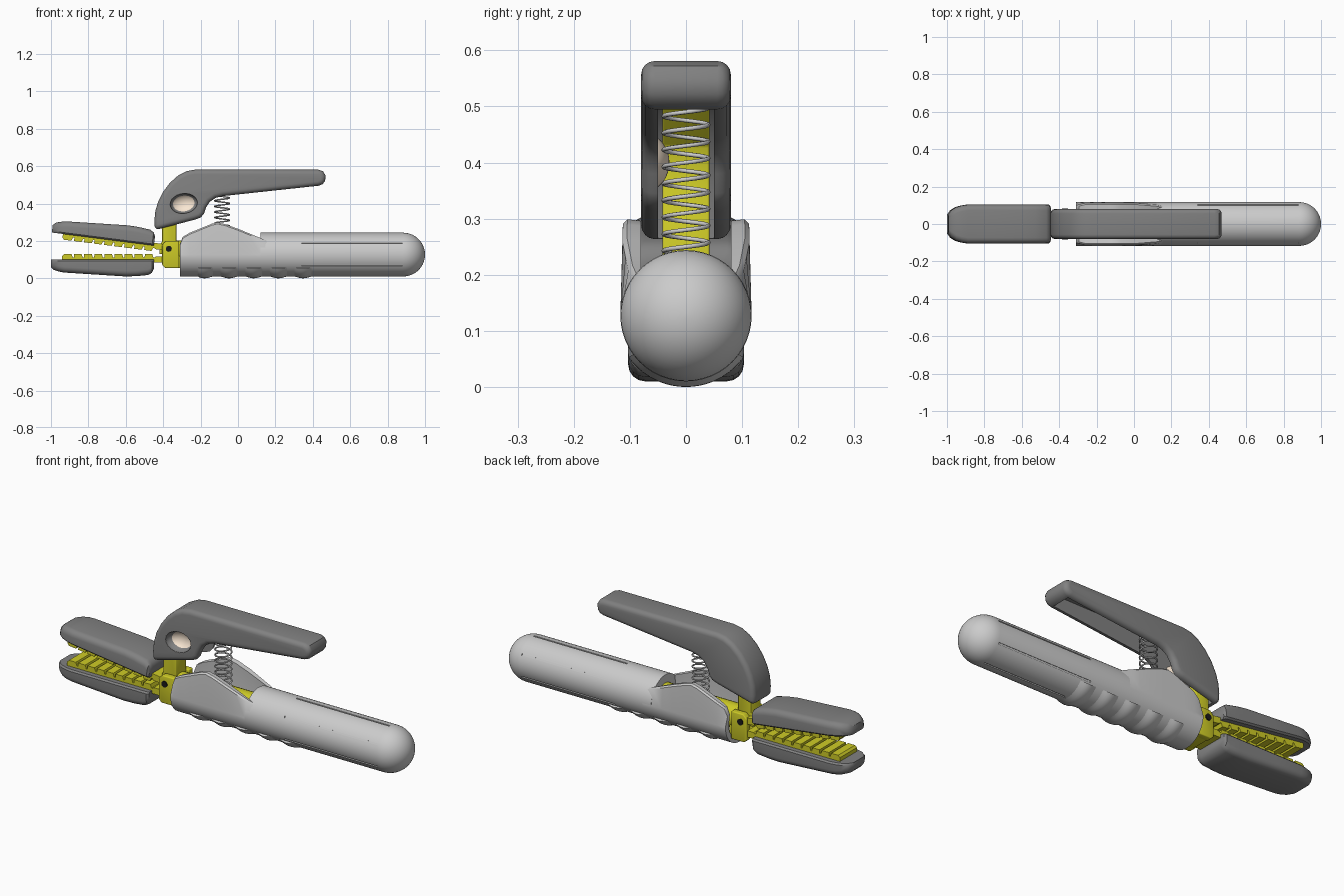
import bpy, bmesh
from math import sin, cos, pi, radians, sqrt
from mathutils import Matrix, Vector

if "Cube" in bpy.data.objects:
    bpy.data.objects.remove(bpy.data.objects["Cube"])

def material(name, rgb):
    m = bpy.data.materials.new(name)
    m.diffuse_color = (*rgb, 1)
    m.use_nodes = True
    m.node_tree.nodes["Principled BSDF"].inputs["Base Color"].default_value = m.diffuse_color
    return m

BRASS = material("yellow_metal", (0.62, 0.60, 0.02))
PEACH = material("peach", (0.95, 0.80, 0.65))
BLACK = material("black", (0.01, 0.01, 0.01))
DARK = material("dark_grey", (0.22, 0.22, 0.22))

def finish(name, bm, mat=None, xf=None):
    if xf:
        bm.transform(xf)
    bmesh.ops.recalc_face_normals(bm, faces=bm.faces)
    me = bpy.data.meshes.new(name)
    bm.to_mesh(me)
    bm.free()
    o = bpy.data.objects.new(name, me)
    bpy.context.collection.objects.link(o)
    if mat:
        me.materials.append(mat)
    return o

def loft(name, rings, mat=None, xf=None):
    """Closed cross-sections joined in order and capped."""
    bm = bmesh.new()
    vs = [[bm.verts.new(p) for p in r] for r in rings]
    n = len(rings[0])
    for a, b in zip(vs, vs[1:]):
        for i in range(n):
            j = (i + 1) % n
            bm.faces.new((a[i], a[j], b[j], b[i]))
    bm.faces.new(vs[0])
    bm.faces.new(vs[-1])
    return finish(name, bm, mat, xf)

def apply(o):
    bpy.context.view_layer.objects.active = o
    for m in list(o.modifiers):
        bpy.ops.object.modifier_apply(modifier=m.name)

def prism(name, pts, y0, y1, mat=None, bevel=0, xf=None, seg=3):
    """x-z profile extruded along y."""
    o = loft(name, [[(x, y, z) for x, z in pts] for y in (y0, y1)], mat, xf)
    if bevel:
        b = o.modifiers.new("bevel", 'BEVEL')
        b.width, b.segments, b.angle_limit = bevel, seg, radians(40)
        apply(o)
    return o

def cut(o, cutter):
    m = o.modifiers.new("cut", 'BOOLEAN')
    m.operation, m.object, m.solver = 'DIFFERENCE', cutter, 'EXACT'
    apply(o)
    bpy.data.objects.remove(cutter)

def circle(x, r, zc, n=48):
    return [(x, r * cos(2 * pi * i / n), zc + r * sin(2 * pi * i / n)) for i in range(n)]

def lerp(table, x):
    for (a, va), (b, vb) in zip(table, table[1:]):
        if x <= b:
            return va + (vb - va) * (x - a) / (b - a)
    return table[-1][1]

R, ZC = 0.117, 0.127

# Rear handle: solid round bar with a domed end and six lengthwise grooves
rings = [circle(0.12, R, ZC)]
rings += [circle(0.883 + R * sin(t), R * cos(t), ZC) for t in [radians(k * 8) for k in range(12)]]
handle = loft("handle", rings)
for k in range(6):
    a = radians(30 + 60 * k)
    bm = bmesh.new()
    bmesh.ops.create_cube(bm, size=1)
    xf = (Matrix.Translation((0.61, R * cos(a), ZC + R * sin(a))) @ Matrix.Rotation(a, 4, 'X')
          @ Matrix.Diagonal((0.54, 0.012, 0.008, 1)))
    cut(handle, finish("groove_cutter", bm, None, xf))

# Front handle: open trough with raised side walls
WALL = [(-0.31, 0.185), (-0.295, 0.222), (-0.26, 0.243), (-0.14, 0.292), (-0.11, 0.299),
        (-0.07, 0.29), (0.0, 0.265), (0.17, 0.195)]
LEAN = [(-0.31, 0.10), (-0.26, 0.112), (0.0, 0.113), (0.12, 0.103), (0.17, 0.093)]
rings = []
for x in (-0.31, -0.295, -0.26, -0.2, -0.14, -0.11, -0.07, 0, 0.06, 0.12, 0.17):
    h, w = lerp(WALL, x), lerp(LEAN, x)
    outer = [(x, -R * cos(pi * i / 24), ZC - R * sin(pi * i / 24)) for i in range(25)]
    inner = [(x, p[1] * 0.76, ZC + (p[2] - ZC) * 0.76) for p in reversed(outer)]
    rings.append([(x, -w, h - 0.008)] + outer + [(x, w, h - 0.008), (x, w - 0.008, h), (x, 0.08, h - 0.003)]
                 + inner + [(x, -0.08, h - 0.003), (x, -w + 0.008, h)])
loft("handle_trough", rings)

# Finger grip under the handle, with five soft waves
rings = []
for i in range(61):
    x = -0.25 + 0.69 * i / 60
    end = min(1, i / 4, (60 - i) / 4)
    r = 0.108 + end * (0.0125 + 0.0065 * cos(2 * pi * (x + 0.18) / 0.132))
    arc = [radians(-90 + d) for d in range(-54, 55, 6)]
    rings.append([(x, r * cos(a), ZC + r * sin(a)) for a in arc]
                 + [(x, 0.1 * cos(a), ZC + 0.1 * sin(a)) for a in reversed(arc)])
loft("finger_grip", rings)

# Metal shank inside the trough
loft("shank", [circle(-0.35, 0.062, 0.14, 24), circle(0.14, 0.062, 0.14, 24)], BRASS)

# Jaws: lower built directly, upper is the mirrored copy swung open
BOTTOM = [(-1.0, 0.06), (-0.985, 0.045), (-0.96, 0.037), (-0.93, 0.031), (-0.6, 0.01),
          (-0.54, 0.012), (-0.48, 0.018), (-0.46, 0.03), (-0.45, 0.05)]
HALF = [(-1.0, 0.05), (-0.985, 0.072), (-0.96, 0.089), (-0.93, 0.098), (-0.9, 0.103),
        (-0.46, 0.103), (-0.45, 0.095)]
swing = (Matrix.Translation((-0.45, 0, 0.175)) @ Matrix.Rotation(radians(7.3), 4, 'Y')
         @ Matrix.Diagonal((1, 1, -1, 1)) @ Matrix.Translation((0.45, 0, -0.10)))
rings = []
for x in (-1.0, -0.985, -0.96, -0.93, -0.9, -0.75, -0.6, -0.54, -0.48, -0.46, -0.45):
    zb, w = lerp(BOTTOM, x), lerp(HALF, x)
    r = min(0.03, (0.092 - zb) * 0.7)
    side = [(w - 0.008, 0.10), (w, 0.092)]
    side += [(w - r + r * cos(t), zb + r - r * sin(t)) for t in [pi / 8 * k for k in range(5)]]
    rings.append([(x, y, z) for y, z in side] + [(x, -y, z) for y, z in reversed(side)])
teeth = []
for i in range(9):
    x = -0.93 + i * 0.054
    teeth += [(x, 0.13), (x + 0.04, 0.13), (x + 0.046, 0.112), (x + 0.053, 0.112)]
jaw = [(-0.40, 0.085), (-0.94, 0.085), (-0.94, 0.12)] + teeth + [(-0.44, 0.118), (-0.40, 0.118)]
for side, xf in (("lower", None), ("upper", swing)):
    loft(side + "_jaw_cover", rings, DARK, xf)
    prism(side + "_jaw_teeth", jaw, -0.07, 0.07, BRASS, 0, xf)

# Hinge: base block, two cheeks, pin and the arm that runs up into the lever
prism("hinge_base", [(-0.405, 0.08), (-0.385, 0.055), (-0.30, 0.055), (-0.30, 0.12), (-0.405, 0.12)],
      -0.07, 0.07, BRASS, 0.004)
for s, n in ((-1, "front"), (1, "back")):
    y0, y1 = sorted((s * 0.044, s * 0.078))
    prism(n + "_hinge_cheek", [(-0.405, 0.07), (-0.39, 0.055), (-0.315, 0.055), (-0.315, 0.20),
                               (-0.385, 0.20), (-0.405, 0.18)], y0, y1, BRASS, 0.005)
PIN = [(-0.37 + 0.016 * cos(pi * k / 10), 0.158 + 0.016 * sin(pi * k / 10)) for k in range(20)]
prism("hinge_pin", PIN, -0.083, 0.083, BLACK)
prism("lever_arm", [(-0.42, 0.13), (-0.42, 0.17), (-0.405, 0.20), (-0.405, 0.38), (-0.36, 0.45),
                    (-0.30, 0.51), (-0.27, 0.50), (-0.35, 0.43), (-0.36, 0.36), (-0.33, 0.30),
                    (-0.33, 0.13)], -0.042, 0.042, BRASS, 0.004)

# Lever: rounded solid, hollowed from below
LEVER = [(-0.445, 0.258), (-0.447, 0.31), (-0.442, 0.36), (-0.427, 0.41), (-0.402, 0.46), (-0.365, 0.51),
         (-0.32, 0.55), (-0.275, 0.573), (-0.23, 0.581), (0.43, 0.581), (0.455, 0.572), (0.468, 0.55),
         (0.466, 0.522), (0.452, 0.503), (0.43, 0.495), (-0.08, 0.44), (-0.12, 0.43), (-0.15, 0.41),
         (-0.17, 0.38), (-0.182, 0.345), (-0.20, 0.325), (-0.23, 0.314)]
lever = prism("lever", LEVER, -0.08, 0.08, DARK, 0.024, None, 4)
HOLLOW = [(-0.42, 0.2), (-0.417, 0.35), (-0.38, 0.445), (-0.31, 0.52), (-0.23, 0.55), (0.43, 0.555),
          (0.43, 0.44), (-0.08, 0.35), (-0.19, 0.2)]
cut(lever, prism("hollow_cutter", HOLLOW, -0.05, 0.05))

# Thumb dimple in the front of the lever
def dimple_xf(k):
    return (Matrix.Translation((-0.29, -0.0805, 0.40)) @ Matrix.Rotation(radians(-8), 4, 'Y')
            @ Matrix.Diagonal((0.073 * k, 0.05 * k, 0.053 * k, 1)))

def ball():
    bm = bmesh.new()
    bmesh.ops.create_uvsphere(bm, u_segments=40, v_segments=20, radius=1)
    bmesh.ops.rotate(bm, verts=bm.verts, cent=(0, 0, 0), matrix=Matrix.Rotation(pi / 2, 3, 'X'))
    return bm

cut(lever, finish("dimple_cutter", ball(), None, dimple_xf(1)))
bm = ball()
bmesh.ops.delete(bm, geom=[v for v in bm.verts if v.co.y < -0.01], context='VERTS')
finish("thumb_dimple", bm, PEACH, dimple_xf(1.02))

# Return spring
cu = bpy.data.curves.new("spring", 'CURVE')
cu.dimensions, cu.bevel_depth, cu.bevel_resolution = '3D', 0.004, 1
N = 12 * 20
sp = cu.splines.new('POLY')
sp.points.add(N)
for i, p in enumerate(sp.points):
    a = 2 * pi * i / 20
    p.co = (-0.085 + 0.04 * cos(a), 0.04 * sin(a), 0.19 + 0.36 * i / N, 1)
bpy.context.collection.objects.link(bpy.data.objects.new("spring", cu))

# Smooth shading with crisp edges
for o in bpy.data.objects:
    o.select_set(o.type == 'MESH')
bpy.context.view_layer.objects.active = handle
bpy.ops.object.shade_smooth_by_angle(angle=radians(35))
